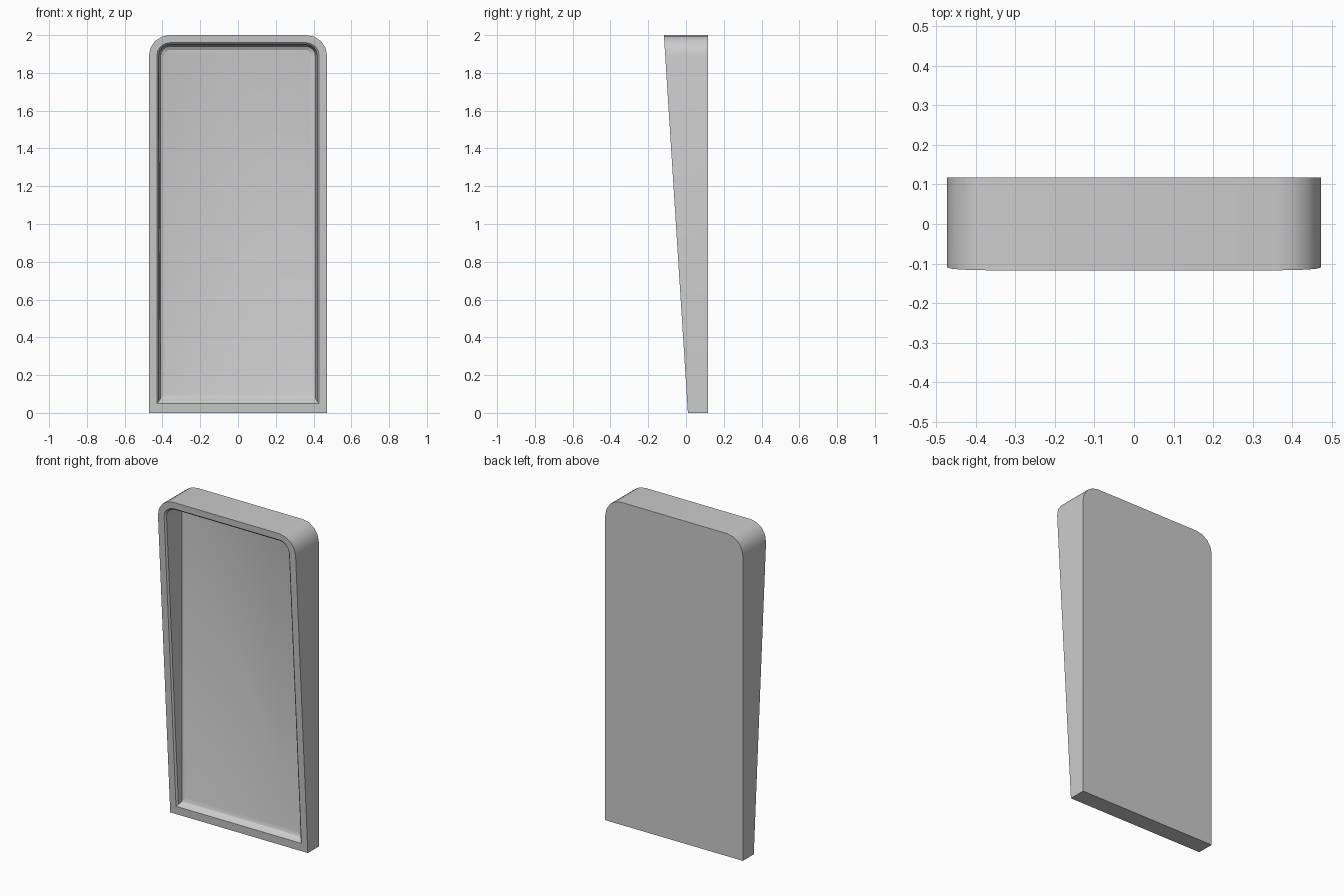
import bpy, bmesh, math

if "Cube" in bpy.data.objects:
    bpy.data.objects.remove(bpy.data.objects["Cube"])

SEG = 4  # segments per rounded top corner


def front_y(z, inset=0.0):
    # slanted front plane, thicker toward the top
    return 0.01 - 0.0635 * z + inset


def outline(w, z0, z1, r):
    # square bottom corners, rounded top corners
    pts = [(-w, z0), (w, z0)]
    for cx, start in ((w - r, 0), (r - w, 90)):
        for i in range(SEG + 1):
            a = math.radians(start + 90 * i / SEG)
            pts.append((cx + r * math.cos(a), z1 - r + r * math.sin(a)))
    return pts


# loops from the back, round the rim and down to the recessed panel
outer = outline(0.472, 0.0, 2.0, 0.11)
rings = [
    (outer, lambda z: 0.117),
    (outer, front_y),
    (outline(0.43, 0.05, 1.96, 0.07), front_y),
    (outline(0.42, 0.06, 1.95, 0.06), lambda z: front_y(z, 0.01)),
    (outline(0.41, 0.075, 1.94, 0.05), lambda z: 0.035),
    (outline(0.387, 0.10, 1.922, 0.03), lambda z: 0.045),
]

bm = bmesh.new()
loops = [[bm.verts.new((x, y(z), z)) for x, z in pts] for pts, y in rings]
for a, b in zip(loops, loops[1:]):
    n = len(a)
    for i in range(n):
        j = (i + 1) % n
        bm.faces.new((a[i], a[j], b[j], b[i]))
bm.faces.new(loops[0][::-1])   # back
bm.faces.new(loops[-1])        # recessed panel
bmesh.ops.recalc_face_normals(bm, faces=bm.faces[:])

mesh = bpy.data.meshes.new("framed_panel")
bm.to_mesh(mesh)
bm.free()
panel = bpy.data.objects.new("framed_panel", mesh)
bpy.context.collection.objects.link(panel)

bpy.context.view_layer.objects.active = panel
panel.select_set(True)
bpy.ops.object.shade_smooth_by_angle(angle=math.radians(25))
